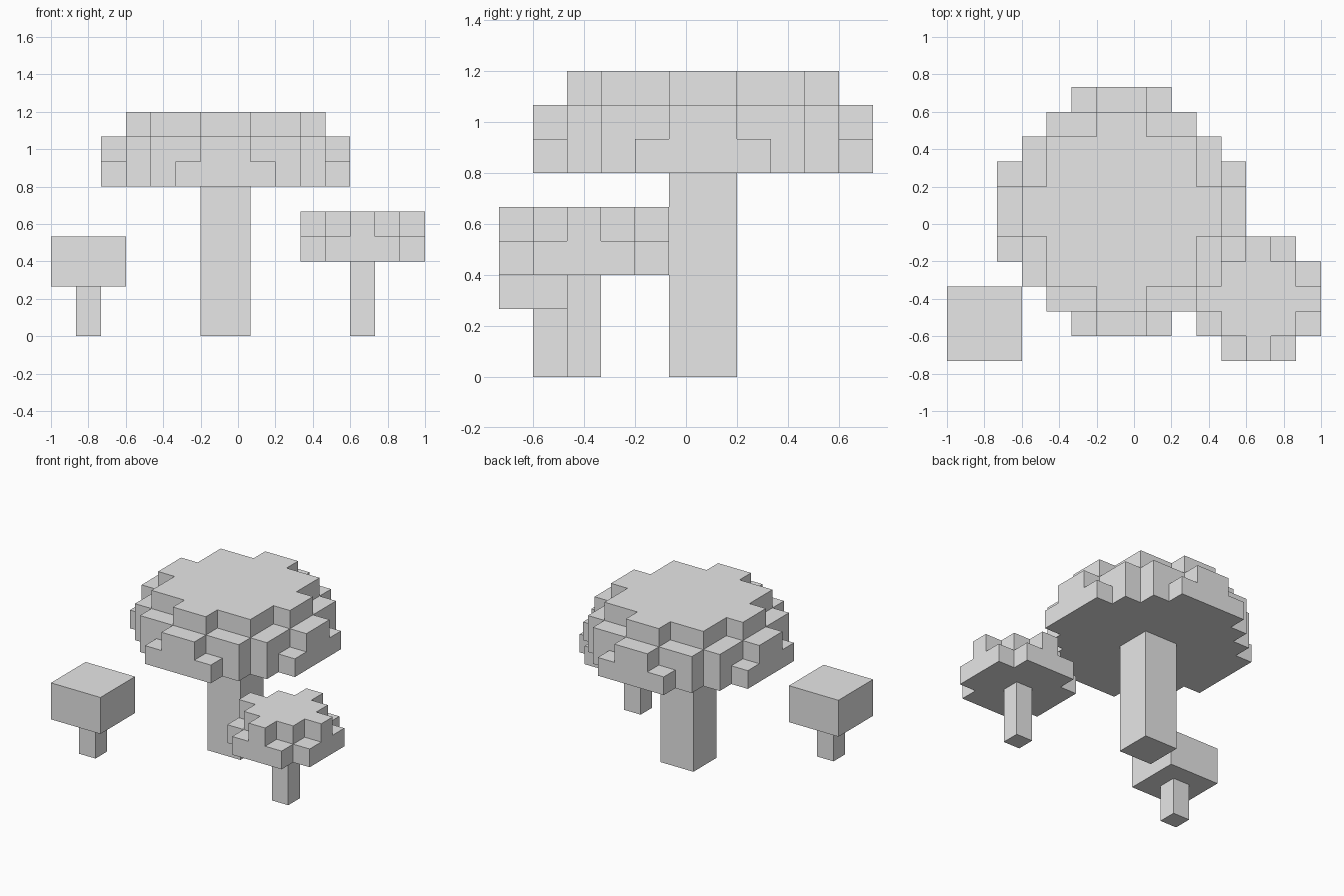
import bpy
import bmesh
import math
from mathutils import Vector

cube = bpy.data.objects.get("Cube")
if cube:
    bpy.data.objects.remove(cube, do_unlink=True)

U = 2 / 15                              # edge of one block
ORIGIN = Vector((-7.5, -5.5, 0))        # grid corner, in blocks

grey = bpy.data.materials.new("plain_grey")
grey.use_nodes = True
grey.diffuse_color = (0.8, 0.8, 0.8, 1)
grey.node_tree.nodes["Principled BSDF"].inputs["Base Color"].default_value = (0.8, 0.8, 0.8, 1)


def finish(name, bm):
    mesh = bpy.data.meshes.new(name)
    bm.to_mesh(mesh)
    bm.free()
    mesh.materials.append(grey)
    obj = bpy.data.objects.new(name, mesh)
    bpy.context.collection.objects.link(obj)


def box(name, low, high):
    """Plain box between two grid corners."""
    low, high = Vector(low) + ORIGIN, Vector(high) + ORIGIN
    bm = bmesh.new()
    bmesh.ops.create_cube(bm, size=1)
    for v in bm.verts:
        v.co = U * ((low + high) / 2 + v.co * (high - low))
    finish(name, bm)


def stepped_cap(name, cx, cy, base, layers):
    """Blocky dome: each layer lists its half depth for each step out from the middle."""
    cells = set()
    for k, depths in enumerate(layers):
        for i in range(15):
            for j in range(11):
                x, y = abs(i + 0.5 - cx), abs(j + 0.5 - cy)
                if int(x) < len(depths) and y < depths[int(x)]:
                    cells.add((i, j, base + k))
    # Keep only the outer faces of the blocks
    bm = bmesh.new()
    for cell in cells:
        centre = Vector(cell) + Vector((0.5, 0.5, 0.5)) + ORIGIN
        for axis in range(3):
            for sign in (-1, 1):
                step = [0, 0, 0]
                step[axis] = sign
                if tuple(a + b for a, b in zip(cell, step)) in cells:
                    continue
                n = Vector(step)
                s = Vector([float(a == (axis + 1) % 3) for a in range(3)])
                t = n.cross(s)
                corners = (-s - t, s - t, s + t, t - s)
                bm.faces.new([bm.verts.new(U * (centre + (n + c) / 2)) for c in corners])
    bmesh.ops.remove_doubles(bm, verts=bm.verts[:], dist=U / 100)
    bmesh.ops.dissolve_limit(bm, angle_limit=math.radians(1),
                             verts=bm.verts[:], edges=bm.edges[:])
    bmesh.ops.recalc_face_normals(bm, faces=bm.faces[:])
    finish(name, bm)


# Large mushroom in the middle
box("large_stem", (6, 5, 0), (8, 7, 6))
stepped_cap("large_cap", 7, 6, 6, [
    (5, 5, 4, 3, 2),
    (5, 4, 4, 3, 1),
    (4, 3, 3, 1),
])

# Medium mushroom at the front left
box("medium_stem", (12, 2, 0), (13, 3, 3))
stepped_cap("medium_cap", 12.5, 2.5, 3, [
    (2.5, 2.5, 1.5),
    (2.5, 1.5, 0.5),
])

# Small mushroom at the front right
box("small_stem", (1, 1, 0), (2, 2, 2))
box("small_cap", (0, 0, 2), (3, 3, 4))
